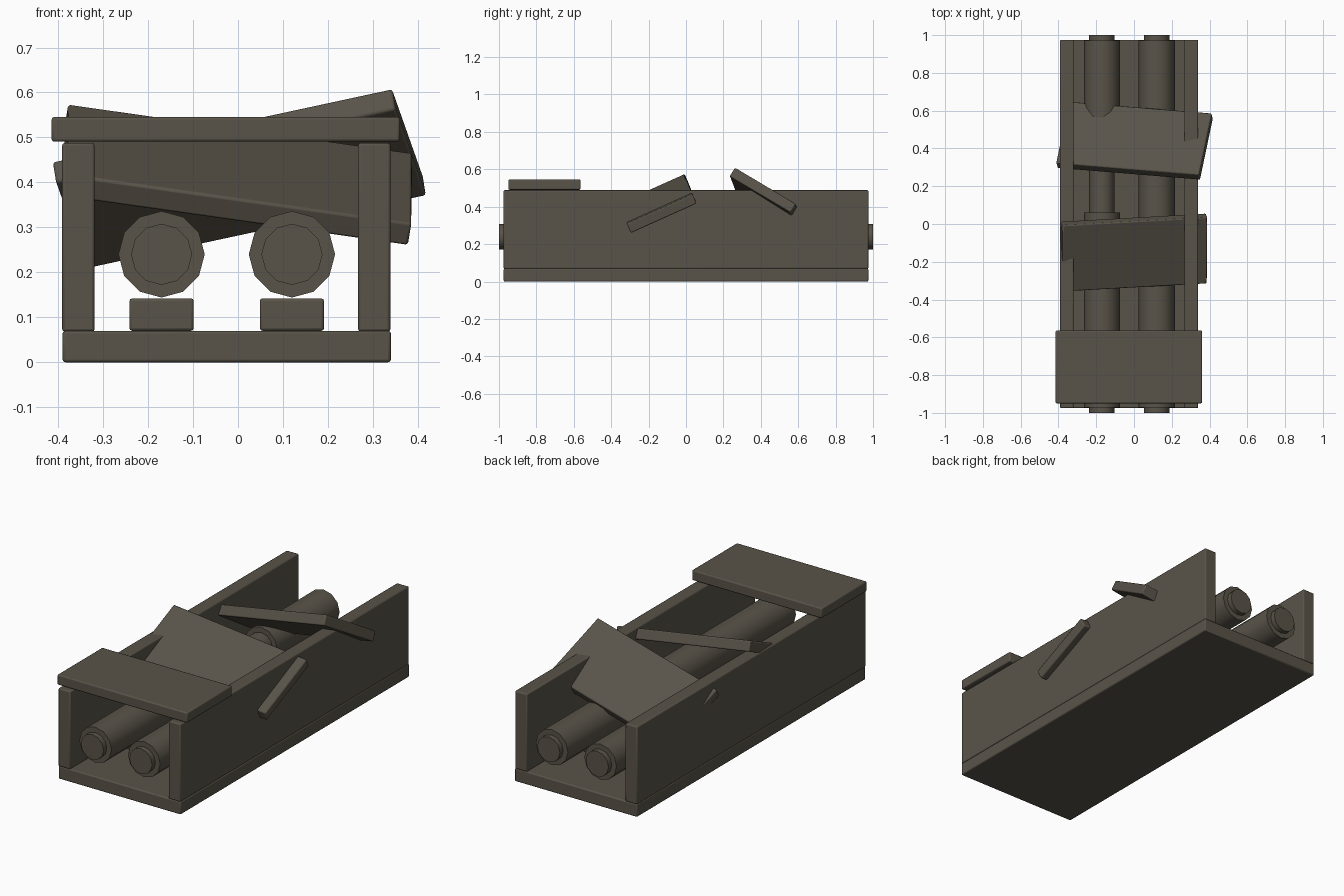
import bpy, bmesh, math
from mathutils import Vector, Matrix

if "Cube" in bpy.data.objects:
    bpy.data.objects.remove(bpy.data.objects["Cube"])

# One drab colour for everything
drab = bpy.data.materials.new("drab olive grey")
drab.use_nodes = True
colour = (0.10, 0.087, 0.066, 1)
drab.diffuse_color = colour
bsdf = next(n for n in drab.node_tree.nodes if n.type == 'BSDF_PRINCIPLED')
bsdf.inputs["Base Color"].default_value = colour


def finish(name, bm, matrix, bevel=0.0):
    mesh = bpy.data.meshes.new(name)
    bm.to_mesh(mesh)
    bm.free()
    mesh.materials.append(drab)
    ob = bpy.data.objects.new(name, mesh)
    bpy.context.collection.objects.link(ob)
    ob.matrix_world = matrix
    if bevel:
        mod = ob.modifiers.new("soft edge", 'BEVEL')
        mod.width = bevel
        mod.segments = 2
    bpy.ops.object.select_all(action='DESELECT')
    ob.select_set(True)
    bpy.context.view_layer.objects.active = ob
    bpy.ops.object.shade_smooth_by_angle(angle=math.radians(40))
    return ob


def board(name, size, centre, along=(1, 0, 0), across=(0, 1, 0)):
    """Bevelled board whose length and width follow two directions."""
    x = Vector(along).normalized()
    y = Vector(across)
    y = (y - x * y.dot(x)).normalized()
    turn = Matrix((x, y, x.cross(y))).transposed().to_4x4()
    bm = bmesh.new()
    bmesh.ops.create_cube(bm, size=1)
    bmesh.ops.scale(bm, vec=size, verts=bm.verts)
    return finish(name, bm, Matrix.Translation(centre) @ turn, 0.006)


def tube(name, x, radius, start, end):
    """Twelve-sided cylinder lying along y."""
    bm = bmesh.new()
    bmesh.ops.create_cone(bm, cap_ends=True, segments=12, radius1=radius,
                          radius2=radius, depth=end - start)
    place = Matrix.Translation((x, (start + end) / 2, 0.24))
    return finish(name, bm, place @ Matrix.Rotation(math.pi / 2, 4, 'X'))


# Open-ended box
board("floor", (0.73, 1.95, 0.07), (-0.025, 0, 0.035))
for side, x in (("right", -0.355), ("left", 0.303)):
    board(side + "_wall", (0.072, 1.95, 0.42), (x, 0, 0.278))

# Lid boards: one in place, two fallen in
plank = (0.775, 0.385, 0.055)
board("front_lid_plank", plank, (-0.027, -0.757, 0.518))
board("middle_fallen_plank", plank, (0, -0.151, 0.417),
      (0.988, 0.055, -0.14), (0, 0.91, 0.41))
board("rear_fallen_plank", plank, (0.003, 0.441, 0.408),
      (0.975, -0.08, 0.21), (0.15, 0.85, -0.51))

# Tubes: a thin core inside thick sleeves, resting on blocks
for side, x, sleeves in (("right", -0.17, ((-0.972, 0.06), (0.44, 0.972))),
                         ("left", 0.12, ((-0.972, 0.972),))):
    tube(side + "_core", x, 0.068, -1, 1)
    for i, (start, end) in enumerate(sleeves):
        tube(f"{side}_sleeve_{i + 1}", x, 0.096, start, end)
    for place, y in (("front", -0.55), ("rear", 0.55)):
        board(f"{side}_{place}_block", (0.143, 0.15, 0.072), (x, y, 0.106))
